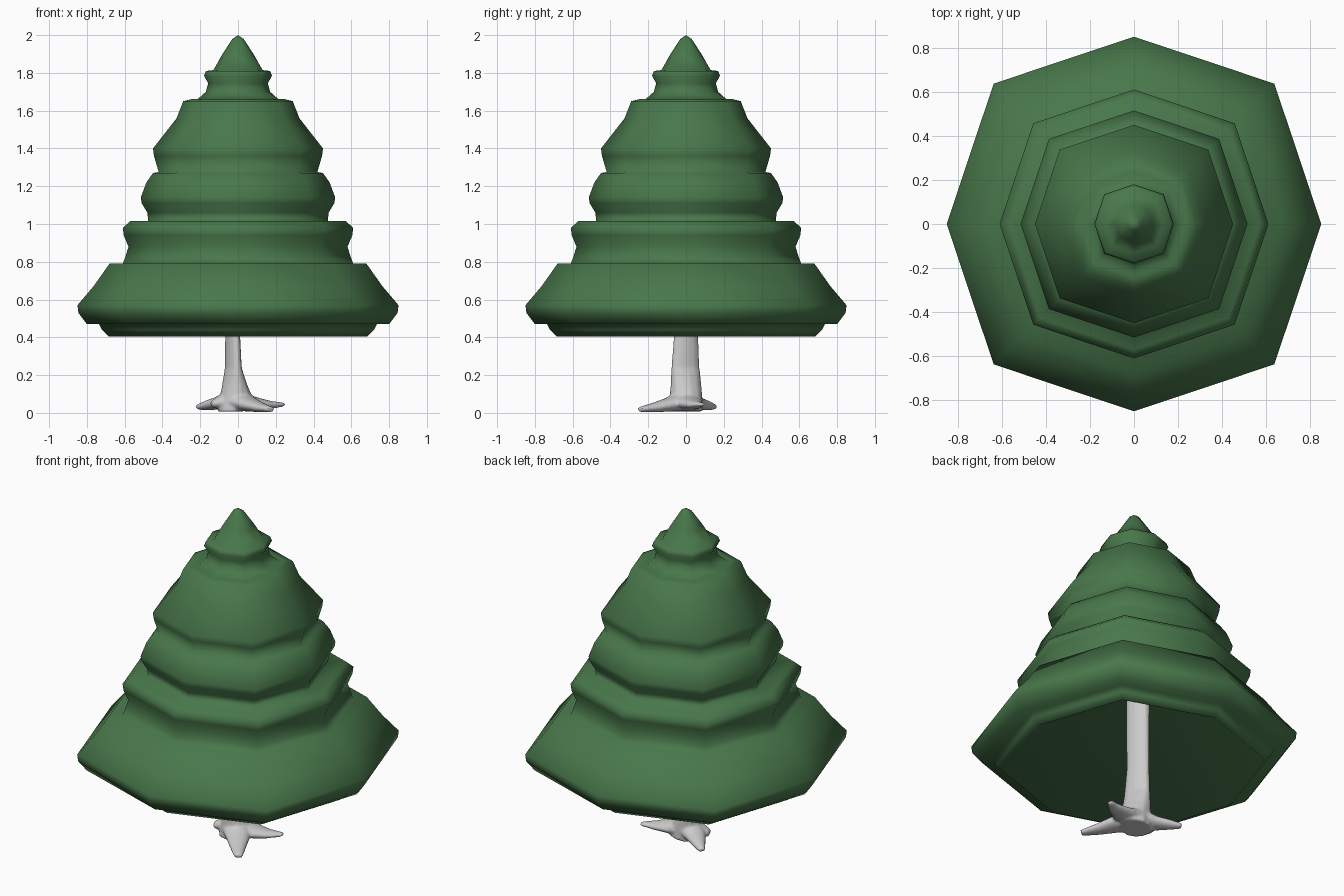
import bpy, bmesh, math
from mathutils import Vector

if "Cube" in bpy.data.objects:
    bpy.data.objects.remove(bpy.data.objects["Cube"])


def finish(name, bm, angle):
    bmesh.ops.recalc_face_normals(bm, faces=bm.faces)
    me = bpy.data.meshes.new(name)
    bm.to_mesh(me)
    bm.free()
    ob = bpy.data.objects.new(name, me)
    bpy.context.collection.objects.link(ob)
    bpy.ops.object.select_all(action='DESELECT')
    ob.select_set(True)
    bpy.context.view_layer.objects.active = ob
    bpy.ops.object.shade_smooth_by_angle(angle=math.radians(angle))
    return ob


def bridge(bm, a, b):
    n = len(a)
    for i in range(n):
        j = (i + 1) % n
        bm.faces.new((a[i], a[j], b[j], b[i]))


def fan(bm, ring, tip):
    for i in range(len(ring)):
        bm.faces.new((ring[i], ring[(i + 1) % len(ring)], tip))


def tube(bm, stations, ref, n=12):
    """Closed tapered tube; stations are x, y, z, side radius, other radius."""
    d = (Vector(stations[-1][:3]) - Vector(stations[0][:3])).normalized()
    side = d.cross(Vector(ref)).normalized()
    other = d.cross(side)
    prev = None
    for x, y, z, ra, rb in stations:
        ring = []
        for i in range(n):
            a = math.tau * i / n
            ring.append(bm.verts.new(Vector((x, y, z)) + side * ra * math.cos(a) + other * rb * math.sin(a)))
        if prev:
            bridge(bm, prev, ring)
        else:
            bm.faces.new(ring)
        prev = ring
    bm.faces.new(prev)


# Foliage: tiered eight-sided shell from tip to rim, with a conical underside
outer = [(.03, 1.98), (.085, 1.895), (.13, 1.815), (.17, 1.81), (.18, 1.785), (.158, 1.745),
         (.17, 1.70), (.215, 1.66), (.24, 1.663), (.29, 1.65), (.325, 1.56), (.45, 1.40),
         (.445, 1.36), (.42, 1.275), (.45, 1.27), (.485, 1.22), (.515, 1.14), (.51, 1.11),
         (.48, 1.06), (.475, 1.015), (.57, 1.015), (.61, .98), (.605, .94), (.58, .88),
         (.595, .83), (.61, .79), (.68, .79), (.765, .67), (.85, .57), (.845, .53),
         (.80, .47), (.735, .47), (.72, .44), (.685, .405)]
bm = bmesh.new()
rings = []
for r, z in outer:
    rings.append([bm.verts.new((r * (1.06 if i % 2 else 1) * math.cos(i * math.pi / 4),
                                r * (1.06 if i % 2 else 1) * math.sin(i * math.pi / 4), z))
                  for i in range(8)])
fan(bm, rings[0], bm.verts.new((0, 0, 2)))
for a, b in zip(rings, rings[1:]):
    bridge(bm, a, b)
fan(bm, rings[-1], bm.verts.new((0, 0, 0.95)))
foliage = finish("foliage", bm, 100)
green = bpy.data.materials.new("leaf_green")
green.diffuse_color = (.065, .185, .07, 1)
green.use_nodes = True
green.node_tree.nodes["Principled BSDF"].inputs["Base Color"].default_value = green.diffuse_color
foliage.data.materials.append(green)

# Trunk with spreading roots, blended into one smooth form
bm = bmesh.new()
tube(bm, [(-.01, 0, .008, .10, .09), (-.01, 0, .09, .085, .088), (-.018, 0, .15, .064, .085),
          (-.025, -.003, .24, .038, .08), (-.028, 0, .4, .034, .07), (-.028, 0, 1.0, .042, .072)],
     (-.36, .93, 0))
roots = [
    [(-.02, 0, .07, .09, .055), (.10, .025, .048, .068, .034), (.17, .05, .042, .045, .022), (.247, .085, .044, .018, .01)],
    [(0, -.01, .065, .09, .055), (.07, -.10, .042, .065, .036), (.12, -.17, .028, .045, .026), (.175, -.245, .018, .025, .014)],
    [(-.03, .01, .07, .08, .055), (-.11, .06, .05, .058, .034), (-.165, .11, .04, .038, .026), (-.215, .153, .03, .02, .014)],
    [(-.04, 0, .065, .07, .045), (-.10, -.015, .055, .05, .032), (-.14, -.025, .045, .03, .018)],
]
for root in roots:
    tube(bm, root, (0, 0, 1))
trunk = finish("trunk_and_roots", bm, 60)
rm = trunk.modifiers.new("blend", 'REMESH')
rm.mode = 'VOXEL'
rm.voxel_size = .008
rm.use_smooth_shade = True
sm = trunk.modifiers.new("soften", 'SMOOTH')
sm.factor = .5
sm.iterations = 7
